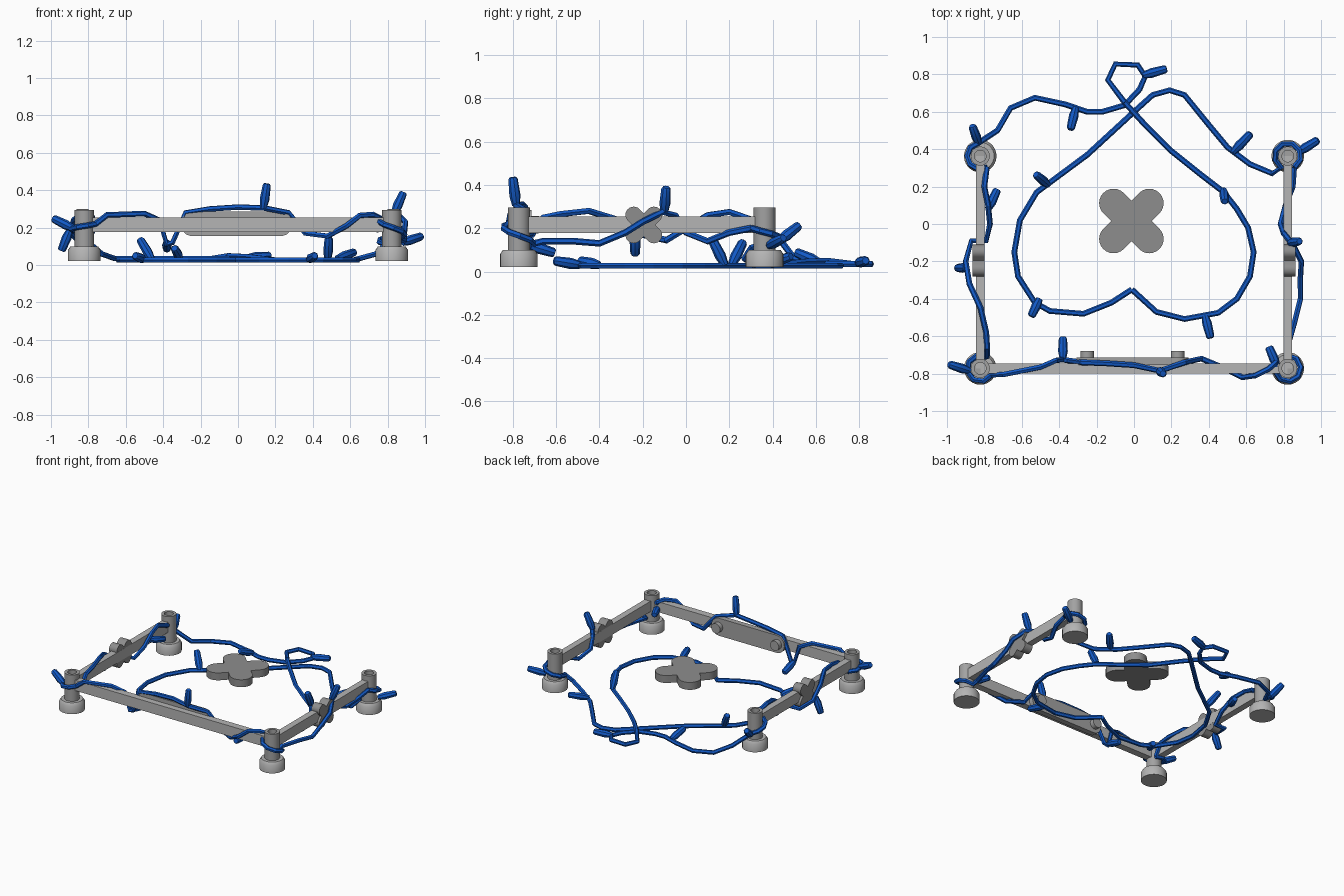
import bpy, bmesh, math
from mathutils import Vector, Matrix

if "Cube" in bpy.data.objects:
    bpy.data.objects.remove(bpy.data.objects["Cube"])


def material(name, rgb):
    m = bpy.data.materials.new(name)
    m.use_nodes = True
    m.diffuse_color = (*rgb, 1)
    m.node_tree.nodes["Principled BSDF"].inputs["Base Color"].default_value = (*rgb, 1)
    return m


BLUE = material("cable blue", (0.006, 0.1, 0.56))
PALE = material("pale grey", (0.46, 0.46, 0.46))
MID = material("mid grey", (0.36, 0.36, 0.36))
DARK = material("plate grey", (0.27, 0.27, 0.27))


def finish(name, bm, mat, smooth=False):
    bmesh.ops.recalc_face_normals(bm, faces=bm.faces)
    me = bpy.data.meshes.new(name)
    bm.to_mesh(me)
    bm.free()
    me.materials.append(mat)
    ob = bpy.data.objects.new(name, me)
    bpy.context.collection.objects.link(ob)
    if smooth:
        bpy.ops.object.select_all(action="DESELECT")
        ob.select_set(True)
        bpy.context.view_layer.objects.active = ob
        bpy.ops.object.shade_smooth_by_angle(angle=math.radians(35))
    return ob


def box(name, lo, hi, mat):
    lo, hi = Vector(lo), Vector(hi)
    bm = bmesh.new()
    bmesh.ops.create_cube(bm, size=1, matrix=Matrix.Translation((lo + hi) / 2) @ Matrix.Diagonal((*(hi - lo), 1)))
    return finish(name, bm, mat)


def lathe(name, profile, at, mat, sides=28):
    bm = bmesh.new()
    pts = [bm.verts.new((r, 0, z)) for r, z in profile]
    edges = [bm.edges.new(p) for p in zip(pts, pts[1:])]
    bmesh.ops.spin(bm, geom=pts + edges, cent=(0, 0, 0), axis=(0, 0, 1), angle=math.tau, steps=sides)
    bmesh.ops.remove_doubles(bm, verts=bm.verts, dist=0.0005)
    bmesh.ops.translate(bm, verts=bm.verts, vec=at)
    return finish(name, bm, mat, True)


# Add a slab with two round ends, lying in the local xy plane
def add_slab(bm, half, r, thick, matrix):
    ring = []
    for i in range(26):
        side, step = divmod(i, 13)
        a = -math.pi / 2 + math.pi * (step / 12 + side)
        ring.append(bm.verts.new(((1 - 2 * side) * half + r * math.cos(a), r * math.sin(a), -thick / 2)))
    face = bm.faces.new(ring)
    out = bmesh.ops.extrude_face_region(bm, geom=[face])["geom"]
    top = [v for v in out if isinstance(v, bmesh.types.BMVert)]
    bmesh.ops.translate(bm, verts=top, vec=(0, 0, thick))
    bmesh.ops.transform(bm, matrix=matrix, verts=ring + top)


def cross(name, half, r, thick, matrix):
    bm = bmesh.new()
    for s in (1, -1):
        add_slab(bm, half, r, thick, matrix @ Matrix.Rotation(s * math.pi / 4, 4, "Z"))
    return finish(name, bm, DARK, True)


# Posts with round feet
X, FRONT, BACK = 0.822, -0.772, 0.363
for end, y in (("front", FRONT), ("back", BACK)):
    for side, x in (("left", X), ("right", -X)):
        lathe(f"{end}_{side}_foot", [(0, 0.022), (0.087, 0.022), (0.087, 0.08), (0.074, 0.1), (0, 0.1)], (x, y, 0), PALE)
        lathe(f"{end}_{side}_post", [(0, 0.09), (0.051, 0.09), (0.051, 0.295), (0.031, 0.295), (0.031, 0.25), (0, 0.25)], (x, y, 0), MID)

# Rails between the posts
box("front_rail", (-X, FRONT - 0.026, 0.178), (X, FRONT + 0.026, 0.255), PALE)
for side, s in (("left", 1), ("right", -1)):
    xs = sorted((s * (X - 0.024), s * (X + 0.024)))
    box(f"{side}_rail", (xs[0], FRONT, 0.178), (xs[1], BACK, 0.255), PALE)
    cross(f"{side}_rail_cross", 0.066, 0.038, 0.065,
          Matrix.Translation((s * 0.831, -0.195, 0.215)) @ Matrix.Rotation(math.pi / 2, 4, "Y"))

# Floating cross in the middle
cross("centre_cross", 0.135, 0.077, 0.055, Matrix.Translation((-0.014, 0.016, 0.222)))

# Rounded plate with bolts behind the front rail
upright = Matrix.Rotation(math.pi / 2, 4, "X")
bm = bmesh.new()
add_slab(bm, 0.235, 0.065, 0.04, Matrix.Translation((-0.008, -0.733, 0.22)) @ upright)
finish("back_plate", bm, MID, True)
for side, x in (("right", -0.25), ("left", 0.233)):
    bm = bmesh.new()
    bmesh.ops.create_cone(bm, cap_ends=True, segments=20, radius1=0.036, radius2=0.036, depth=0.06,
                          matrix=Matrix.Translation((x, -0.71, 0.22)) @ upright)
    finish(f"{side}_bolt", bm, MID, True)


# Cable runs; coil() wraps the cable round a post
def coil(x, y, a0, a1, z0, z1, r=0.07):
    n = max(3, int(abs(a1 - a0) / 40))
    return [(x + r * math.cos(math.radians(a0 + (a1 - a0) * i / n)),
             y + r * math.sin(math.radians(a0 + (a1 - a0) * i / n)),
             z0 + (z1 - z0) * i / n) for i in range(n + 1)]


def cable(name, points):
    cu = bpy.data.curves.new(name, "CURVE")
    cu.dimensions = "3D"
    cu.bevel_depth = 0.0155
    cu.bevel_resolution = 1
    cu.use_fill_caps = True
    sp = cu.splines.new("POLY")
    sp.points.add(len(points) - 1)
    for p, co in zip(sp.points, points):
        p.co = (*co, 1)
    sp.use_smooth = False
    cu.materials.append(BLUE)
    ob = bpy.data.objects.new(name, cu)
    bpy.context.collection.objects.link(ob)


def ground(points, z=0.027):
    return [(x, y, z) for x, y in points]


cable("back_cable", coil(-X, BACK, -60, -260, 0.24, 0.15) + [(-0.73, 0.5, 0.06)] + ground([
    (-0.66, 0.62), (-0.53, 0.675), (-0.37, 0.64), (-0.25, 0.6), (-0.17, 0.6), (-0.05, 0.635), (0.03, 0.72),
    (0.06, 0.79), (0.02, 0.85), (-0.1, 0.855), (-0.14, 0.77)], 0.035) + [(-0.05, 0.65, 0.05)])
cable("heart_left_cable", [(-0.05, 0.65, 0.05), (0.05, 0.54, 0.045)] + ground([
    (0.2, 0.39), (0.35, 0.27), (0.48, 0.17), (0.55, 0.08), (0.61, -0.02), (0.64, -0.15), (0.62, -0.28),
    (0.55, -0.4), (0.45, -0.475), (0.27, -0.508), (0.12, -0.47), (-0.012, -0.35)]))
cable("heart_right_cable", ground([
    (-0.012, -0.35), (-0.12, -0.42), (-0.27, -0.48), (-0.45, -0.465), (-0.53, -0.42), (-0.62, -0.28),
    (-0.64, -0.15), (-0.61, 0.02), (-0.52, 0.17), (-0.25, 0.37), (0, 0.6), (0.1, 0.69), (0.19, 0.715),
    (0.27, 0.69), (0.4, 0.53), (0.5, 0.41), (0.62, 0.32)]) + [(0.74, 0.27, 0.06)]
    + coil(X, BACK, 240, -60, 0.11, 0.2))
cable("left_rail_cable", coil(X, FRONT, 150, 450, 0.25, 0.13) + [
    (0.82, -0.66, 0.14), (0.86, -0.52, 0.14), (0.89, -0.4, 0.13), (0.89, -0.28, 0.18), (0.895, -0.2, 0.23),
    (0.85, -0.11, 0.275), (0.8, -0.05, 0.26), (0.783, 0, 0.18), (0.81, 0.1, 0.14), (0.85, 0.2, 0.18),
    coil(X, BACK, -60, 0, 0.2, 0.2)[0]])
cable("front_rail_cable", coil(-X, FRONT, 60, 330, 0.17, 0.22) + [
    (-0.7, -0.805, 0.268), (-0.5, -0.765, 0.275), (-0.42, -0.73, 0.24), (-0.38, -0.725, 0.11),
    (-0.35, -0.73, 0.12), (-0.28, -0.74, 0.28), (-0.15, -0.745, 0.3), (0, -0.755, 0.31), (0.14, -0.785, 0.305),
    (0.27, -0.74, 0.28), (0.36, -0.72, 0.17), (0.48, -0.77, 0.155), (0.58, -0.82, 0.21),
    (0.65, -0.81, 0.265), (0.72, -0.775, 0.27), coil(X, FRONT, 150, 200, 0.25, 0.2)[0]])
cable("right_rail_cable", [
    coil(-X, FRONT, 60, 90, 0.17, 0.2)[0], (-0.785, -0.66, 0.25), (-0.79, -0.58, 0.265), (-0.82, -0.45, 0.28),
    (-0.88, -0.32, 0.24), (-0.9, -0.2, 0.17), (-0.87, -0.09, 0.145), (-0.79, -0.09, 0.145), (-0.77, 0, 0.2),
    (-0.78, 0.1, 0.26), (-0.8, 0.2, 0.275), coil(-X, BACK, -60, 0, 0.24, 0.2)[0]])

# Light bulbs: base and tip of each
BULBS = [
    ((0.05, 0.795, 0.04), (0.175, 0.83, 0.05)), ((-0.312, 0.62, 0.04), (-0.34, 0.505, 0.09)),
    ((0.53, 0.385, 0.035), (0.625, 0.485, 0.07)), ((0.48, 0.18, 0.03), (0.485, 0.12, 0.15)),
    ((-0.46, 0.21, 0.03), (-0.525, 0.265, 0.14)), ((-0.505, -0.4, 0.03), (-0.55, -0.495, 0.05)),
    ((0.38, -0.49, 0.03), (0.41, -0.61, 0.05)), ((-0.38, -0.72, 0.12), (-0.38, -0.605, 0.085)),
    ((0.135, -0.785, 0.305), (0.155, -0.8, 0.435)), ((-0.88, -0.785, 0.195), (-0.99, -0.75, 0.25)),
    ((-0.9, -0.235, 0.185), (-0.945, -0.235, 0.075)), ((-0.83, 0.43, 0.14), (-0.865, 0.525, 0.215)),
    ((0.88, 0.385, 0.12), (0.985, 0.45, 0.155)), ((0.765, -0.76, 0.2), (0.72, -0.655, 0.2)),
    ((0.835, -0.1, 0.275), (0.885, -0.092, 0.39)), ((-0.78, 0.08, 0.22), (-0.73, 0.185, 0.2))]
for i, (a, b) in enumerate(BULBS):
    a, b = Vector(a), Vector(b)
    axis = b - a
    turn = Matrix.Translation(a) @ axis.to_track_quat("Z", "Y").to_matrix().to_4x4()
    n = axis.length
    ob = lathe(f"bulb_{i + 1}", [(0, 0), (0.018, 0), (0.026, n * 0.35), (0.022, n * 0.93), (0.016, n), (0, n)],
               (0, 0, 0), BLUE, 8)
    ob.data.transform(turn)
